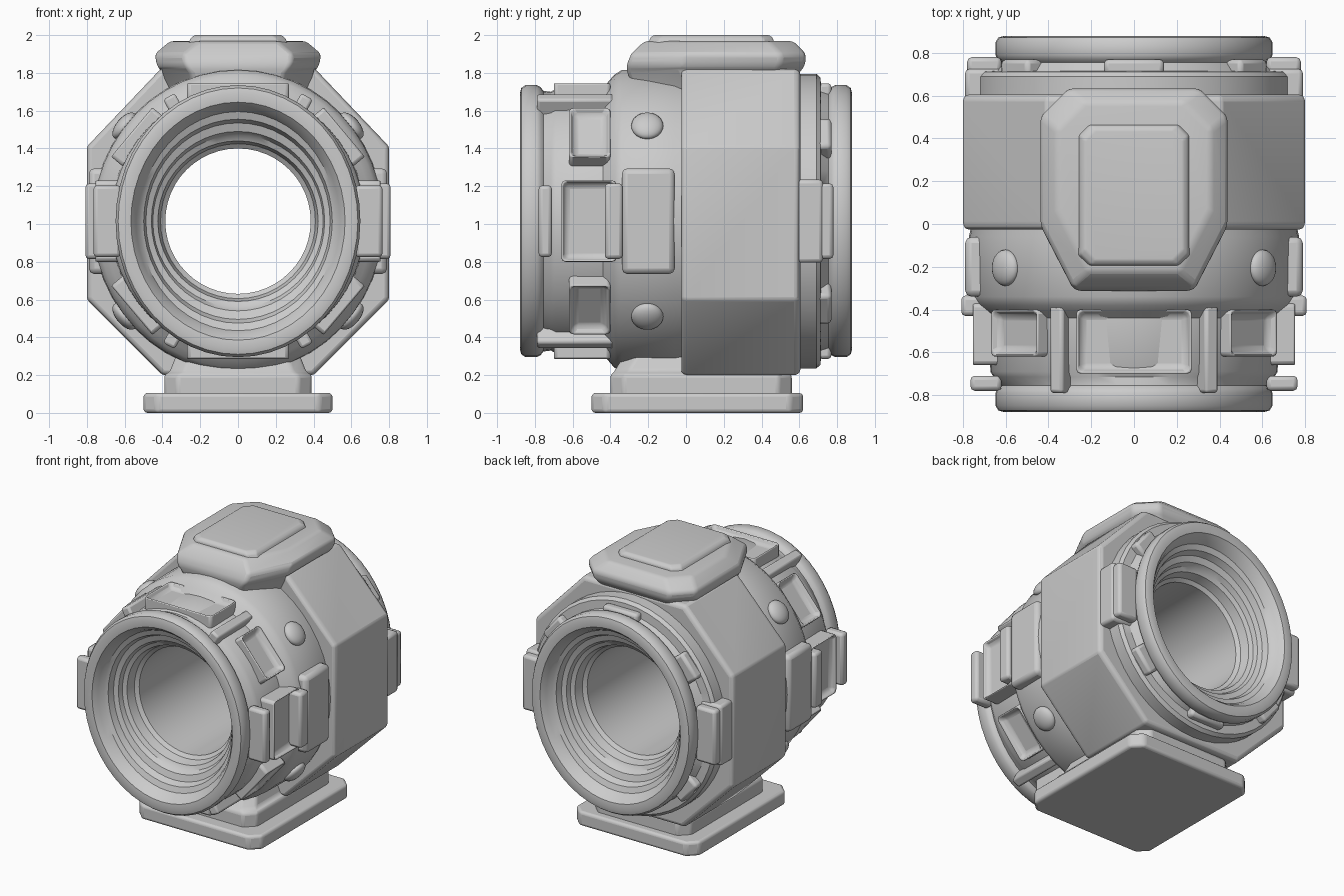
import bpy, bmesh
from math import sin, cos, pi, radians
from mathutils import Matrix

if "Cube" in bpy.data.objects:
    bpy.data.objects.remove(bpy.data.objects["Cube"])

CZ = 1.015  # height of the barrel axis


def finish(name, bm, bevel=0.0, segs=2, angle=35):
    bmesh.ops.recalc_face_normals(bm, faces=bm.faces)
    me = bpy.data.meshes.new(name)
    bm.to_mesh(me)
    bm.free()
    ob = bpy.data.objects.new(name, me)
    bpy.context.collection.objects.link(ob)
    bpy.ops.object.select_all(action='DESELECT')
    ob.select_set(True)
    bpy.context.view_layer.objects.active = ob
    if bevel:
        m = ob.modifiers.new("bevel", 'BEVEL')
        m.width, m.segments, m.limit_method = bevel, segs, 'ANGLE'
        m.angle_limit = radians(25)
    bpy.ops.object.shade_smooth_by_angle(angle=radians(angle))
    return ob


def bridge(bm, rings, closed=False):
    n = len(rings[0])
    pairs = list(zip(rings, rings[1:])) + ([(rings[-1], rings[0])] if closed else [])
    for a, b in pairs:
        for i in range(n):
            j = (i + 1) % n
            bm.faces.new((a[i], a[j], b[j], b[i]))


def lathe(name, profile, n=48):
    """Closed (y, r) profile revolved round the barrel axis; the outside is slightly oval."""
    bm = bmesh.new()
    rings = []
    for y, r in profile:
        t = min(1, max(0, (r - 0.42) / 0.16))
        sx = 1 - (0.1 if abs(y) > 0.72 else 0.04) * t
        rings.append([bm.verts.new((r * sx * cos(2 * pi * i / n), y, CZ + r * sin(2 * pi * i / n)))
                      for i in range(n)])
    bridge(bm, rings, True)
    return finish(name, bm)


def outline(w, y0, y1, cf, cb):
    """Rectangle with chamfered front (cf) and back (cb) corners."""
    half = [(w - cf[0], y0), (w, y0 + cf[1]), (w, y1 - cb[1]), (w - cb[0], y1)]
    return half + [(-x, y) for x, y in reversed(half)]


def loft(name, layers, cf, cb, bevel):
    """Stack of chamfered outlines, each layer = (z, half width, y0, y1)."""
    bm = bmesh.new()
    rings = [[bm.verts.new((x, y, z)) for x, y in outline(w, y0, y1, cf, cb)]
             for z, w, y0, y1 in layers]
    bridge(bm, rings)
    bm.faces.new(rings[0])
    bm.faces.new(rings[-1])
    return finish(name, bm, bevel, 3)


def pad(name, ang, y0, y1, hw, r0, r1, rim=0, depth=0, bevel=0.02):
    """Block on the barrel at a given angle, optionally with a sunken window."""
    bm = bmesh.new()
    bmesh.ops.create_cube(bm, size=1)
    bmesh.ops.scale(bm, vec=(r1 - r0, y1 - y0, 2 * hw), verts=bm.verts)
    bmesh.ops.translate(bm, vec=((r0 + r1) / 2, (y0 + y1) / 2, 0), verts=bm.verts)
    if rim:
        top = max(bm.faces, key=lambda f: f.calc_center_median().x)
        bmesh.ops.inset_region(bm, faces=[top], thickness=rim)
        for v in top.verts:
            v.co.x -= depth
    bm.transform(Matrix.Translation((0, 0, CZ)) @ Matrix.Rotation(-radians(ang), 4, 'Y'))
    return finish(name, bm, bevel)


# Hollow barrel with flared, stepped mouths at both ends
bore = [(0.84, 0.60), (0.80, 0.58), (0.785, 0.54), (0.74, 0.52), (0.725, 0.475),
        (0.69, 0.455), (0.675, 0.425), (0.61, 0.41), (0.59, 0.385)]
lip = [(0.755, 0.69), (0.77, 0.71), (0.79, 0.72), (0.85, 0.72), (0.872, 0.705), (0.88, 0.675), (0.875, 0.63)]
front_out = [(-y, r) for y, r in reversed(lip)] + [
    (-0.715, 0.685), (-0.69, 0.70), (-0.44, 0.705), (-0.41, 0.74), (-0.38, 0.775), (-0.34, 0.80),
    (-0.06, 0.805), (0.0, 0.79)]
back_out = [(0.58, 0.78), (0.69, 0.78), (0.712, 0.76), (0.716, 0.70)] + lip
lathe("barrel", front_out + back_out + bore + [(-y, r) for y, r in reversed(bore)])

# Octagonal main housing
bm = bmesh.new()
half = [(0.4, 0.2), (0.8, 0.6), (0.8, 1.41), (0.41, 1.82)]
octo = half + [(-x, z) for x, z in reversed(half)]
rings = [[bm.verts.new((x * s, y, CZ + (z - CZ) * s)) for x, z in octo]
         for y, s in ((-0.025, 0.7), (-0.025, 0.985), (0.0, 1), (0.585, 1), (0.605, 0.98), (0.605, 0.7))]
bridge(bm, rings, True)
finish("housing", bm, 0.015)

# Top cover with raised plate
cf, cb = (0.15, 0.29), (0.13, 0.13)
loft("top_cover", [(1.70, 0.38, -0.27, 0.56), (1.80, 0.40, -0.31, 0.60), (1.84, 0.43, -0.315, 0.63),
                   (1.90, 0.44, -0.29, 0.635), (1.968, 0.36, -0.22, 0.57)], cf, cb, 0.02)
loft("top_plate", [(1.94, 0.27, -0.2, 0.47), (1.985, 0.25, -0.19, 0.46), (2.0, 0.23, -0.17, 0.44)],
     (0.05, 0.05), (0.05, 0.05), 0.008)

# Foot
c = (0.07, 0.07)
loft("base_plate", [(0, 0.5, -0.5, 0.62), (0.105, 0.5, -0.5, 0.62)], c, c, 0.02)
loft("pedestal", [(0.09, 0.39, -0.4, 0.56), (0.2, 0.39, -0.4, 0.56), (0.22, 0.36, -0.38, 0.54),
                  (0.30, 0.33, -0.33, 0.5)], c, c, 0.015)

# Side brackets, plates and clamps, mirrored left and right
for side, a in (("right", 0), ("left", 180)):
    pad(side + "_front_frame", a, -0.66, -0.37, 0.215, 0.6, 0.765, 0.035, 0.05)
    pad(side + "_frame_tab", a, -0.43, -0.335, 0.2, 0.6, 0.808)
    pad(side + "_mid_plate", a, -0.34, -0.06, 0.28, 0.6, 0.79, bevel=0.03)
    pad(side + "_front_clamp", a, -0.78, -0.71, 0.19, 0.62, 0.765)
    pad(side + "_back_bracket", a, 0.58, 0.725, 0.22, 0.6, 0.79)
    pad(side + "_back_clamp", a, 0.7, 0.78, 0.2, 0.62, 0.78)

# Diagonal windows, struts, studs and rear tabs in all four quadrants
for i, a in enumerate((40, 140, 220, 320)):
    s = 1 if a in (40, 220) else -1
    pad(f"diagonal_frame_{i}", a, -0.62, -0.4, 0.17, 0.6, 0.745, 0.045, 0.05)
    pad(f"strut_{i}", a + 21 * s, -0.79, -0.38, 0.035, 0.62, 0.755, bevel=0.015)
    pad(f"rear_tab_{i}", a, 0.68, 0.77, 0.1, 0.62, 0.735)
    bm = bmesh.new()
    bmesh.ops.create_uvsphere(bm, u_segments=24, v_segments=12, radius=0.085)
    bm.transform(Matrix.Translation((0, 0, CZ)) @ Matrix.Rotation(-radians(a), 4, 'Y')
                 @ Matrix.Translation((0.785, -0.205, 0)) @ Matrix.Diagonal((0.5, 1, 1, 1)))
    finish(f"stud_{i}", bm)

# Top and bottom front frames
for name, a in (("top", 90), ("bottom", 270)):
    pad(name + "_front_frame", a, -0.7, -0.4, 0.27, 0.6, 0.74, 0.04, 0.05)
    pad(name + "_rear_tab", a, 0.7, 0.77, 0.14, 0.62, 0.73)
